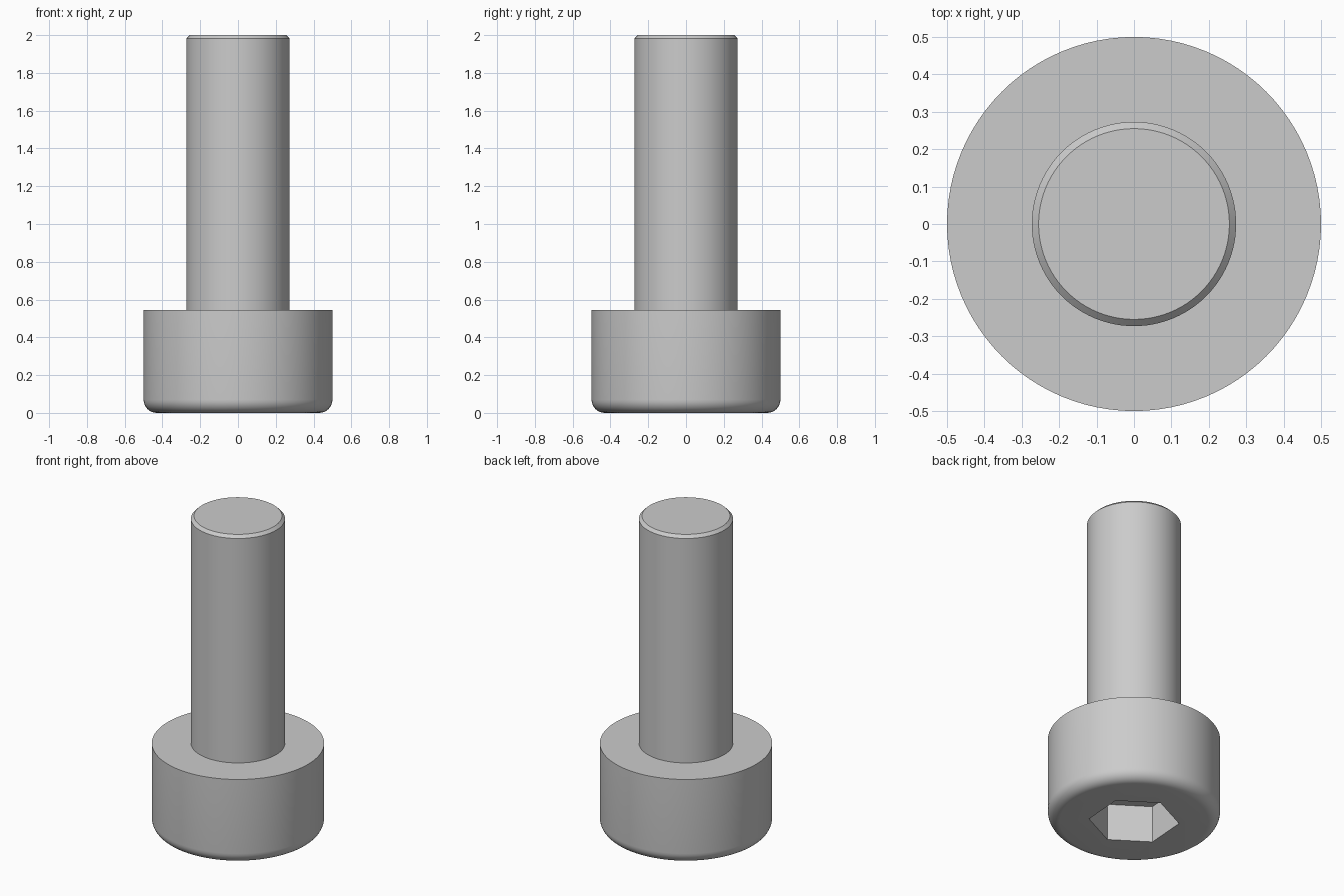
import bpy
import bmesh
from math import cos, sin, pi, radians

cube = bpy.data.objects.get("Cube")
if cube:
    bpy.data.objects.remove(cube, do_unlink=True)

SEGMENTS = 96
HEAD_R, HEAD_H, FILLET = 0.5, 0.545, 0.07
SHAFT_R, CHAMFER, TOP = 0.273, 0.018, 2.0
SOCKET_R, SOCKET_DEPTH, SOCKET_TURN = 0.2624, 0.236, radians(26)

steel = bpy.data.materials.new("grey steel")
steel.use_nodes = True
colour = (0.6, 0.6, 0.6, 1)
steel.diffuse_color = colour
steel.node_tree.nodes["Principled BSDF"].inputs["Base Color"].default_value = colour


def stack_rings(name, profile, sides, turn=0.0):
    """Closed solid of revolution through (radius, height) pairs."""
    bm = bmesh.new()
    rings = []
    for r, z in profile:
        angles = [turn + 2 * pi * i / sides for i in range(sides)]
        rings.append([bm.verts.new((r * cos(a), r * sin(a), z)) for a in angles])
    for low, high in zip(rings, rings[1:]):
        for i in range(sides):
            j = (i + 1) % sides
            bm.faces.new((low[i], low[j], high[j], high[i]))
    bm.faces.new(rings[0][::-1])
    bm.faces.new(rings[-1])
    mesh = bpy.data.meshes.new(name)
    bm.to_mesh(mesh)
    bm.free()
    mesh.materials.append(steel)
    obj = bpy.data.objects.new(name, mesh)
    bpy.context.collection.objects.link(obj)
    return obj


# Bolt body: rounded head edge, shoulder, shaft and chamfered tip
profile = []
for i in range(9):
    a = pi / 2 * i / 8
    profile.append((HEAD_R - FILLET + FILLET * sin(a), FILLET - FILLET * cos(a)))
profile += [(HEAD_R, HEAD_H), (SHAFT_R, HEAD_H),
            (SHAFT_R, TOP - CHAMFER), (SHAFT_R - CHAMFER, TOP)]
bolt = stack_rings("socket_head_bolt", profile, SEGMENTS)

# Hexagonal socket cut into the underside of the head
cutter = stack_rings("socket_cutter", [(SOCKET_R, -0.1), (SOCKET_R, SOCKET_DEPTH)],
                     6, SOCKET_TURN)
cutter.hide_render = True
cut = bolt.modifiers.new("hex socket", 'BOOLEAN')
cut.operation = 'DIFFERENCE'
cut.solver = 'EXACT'
cut.object = cutter

bpy.ops.object.select_all(action='DESELECT')
bolt.select_set(True)
bpy.context.view_layer.objects.active = bolt
bpy.ops.object.modifier_apply(modifier=cut.name)
bpy.data.objects.remove(cutter, do_unlink=True)
bpy.ops.object.shade_smooth_by_angle(angle=radians(30))
